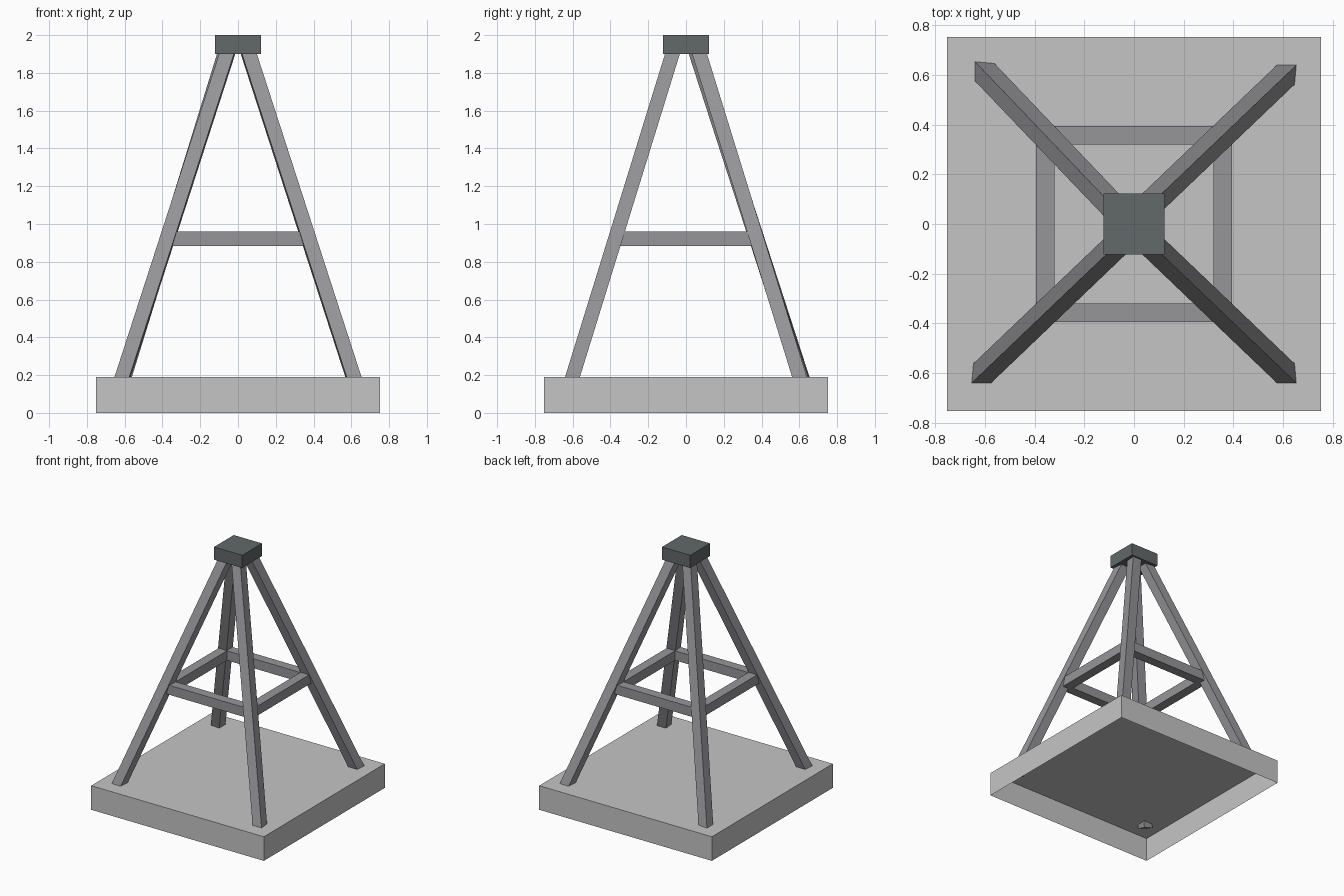
import bpy, bmesh
from mathutils import Matrix, Vector

if "Cube" in bpy.data.objects:
    bpy.data.objects.remove(bpy.data.objects["Cube"])


def material(name, rgb):
    m = bpy.data.materials.new(name)
    m.diffuse_color = (*rgb, 1)
    m.use_nodes = True
    m.node_tree.nodes["Principled BSDF"].inputs["Base Color"].default_value = m.diffuse_color
    return m


concrete = material("light concrete grey", (0.56, 0.56, 0.56))
steel = material("steel grey", (0.305, 0.30, 0.315))
dark = material("dark slate grey", (0.122, 0.138, 0.138))


def box(name, centre, size, mat, rot=Matrix.Identity(3), open_bottom=False):
    bm = bmesh.new()
    bmesh.ops.create_cube(bm, size=1)
    if open_bottom:
        low = [f for f in bm.faces if f.normal.z < -0.9]
        bmesh.ops.delete(bm, geom=low, context='FACES_ONLY')
    bm.transform(Matrix.Translation(centre) @ rot.to_4x4() @ Matrix.Diagonal((*size, 1)))
    me = bpy.data.meshes.new(name)
    bm.to_mesh(me)
    bm.free()
    me.materials.append(mat)
    ob = bpy.data.objects.new(name, me)
    bpy.context.collection.objects.link(ob)
    return ob


# Hollow base slab (open underneath) and top cap
box("base_slab", (0, 0, 0.095), (1.506, 1.506, 0.19), concrete, open_bottom=True)
box("top_cap", (0, 0, 1.95), (0.246, 0.246, 0.10), dark)

# Four square legs leaning inwards; feet just pierce the slab
TILT, BAR = 0.3, 0.075
for name, sx, sy in (("front_left_leg", -1, -1), ("front_right_leg", 1, -1),
                     ("back_right_leg", 1, 1), ("back_left_leg", -1, 1)):
    rx = Matrix.Rotation(TILT * sy, 3, 'X')
    ry = Matrix.Rotation(-TILT * sx, 3, 'Y')
    # the back left leg is turned in the opposite order
    swapped = name == "back_left_leg"
    rot = ry @ rx if swapped else rx @ ry
    axis = rot @ Vector((0, 0, 1))
    x, y = (0.601, 0.611) if swapped else (0.611, 0.601)
    foot = Vector((x * sx, y * sy, 0.19))
    low = foot + axis * ((0.165 - 0.19) / axis.z)
    high = foot + axis * ((1.94 - 0.19) / axis.z)
    box(name, (low + high) / 2, (BAR, BAR, (high - low).length), steel, rot)

# Ring of four horizontal braces
for side, s in (("front", -1), ("back", 1)):
    box(side + "_brace", (0, 0.357 * s, 0.922), (0.70, 0.075, 0.075), steel)
for side, s in (("left", -1), ("right", 1)):
    box(side + "_brace", (0.357 * s, 0, 0.922), (0.075, 0.70, 0.075), steel)
